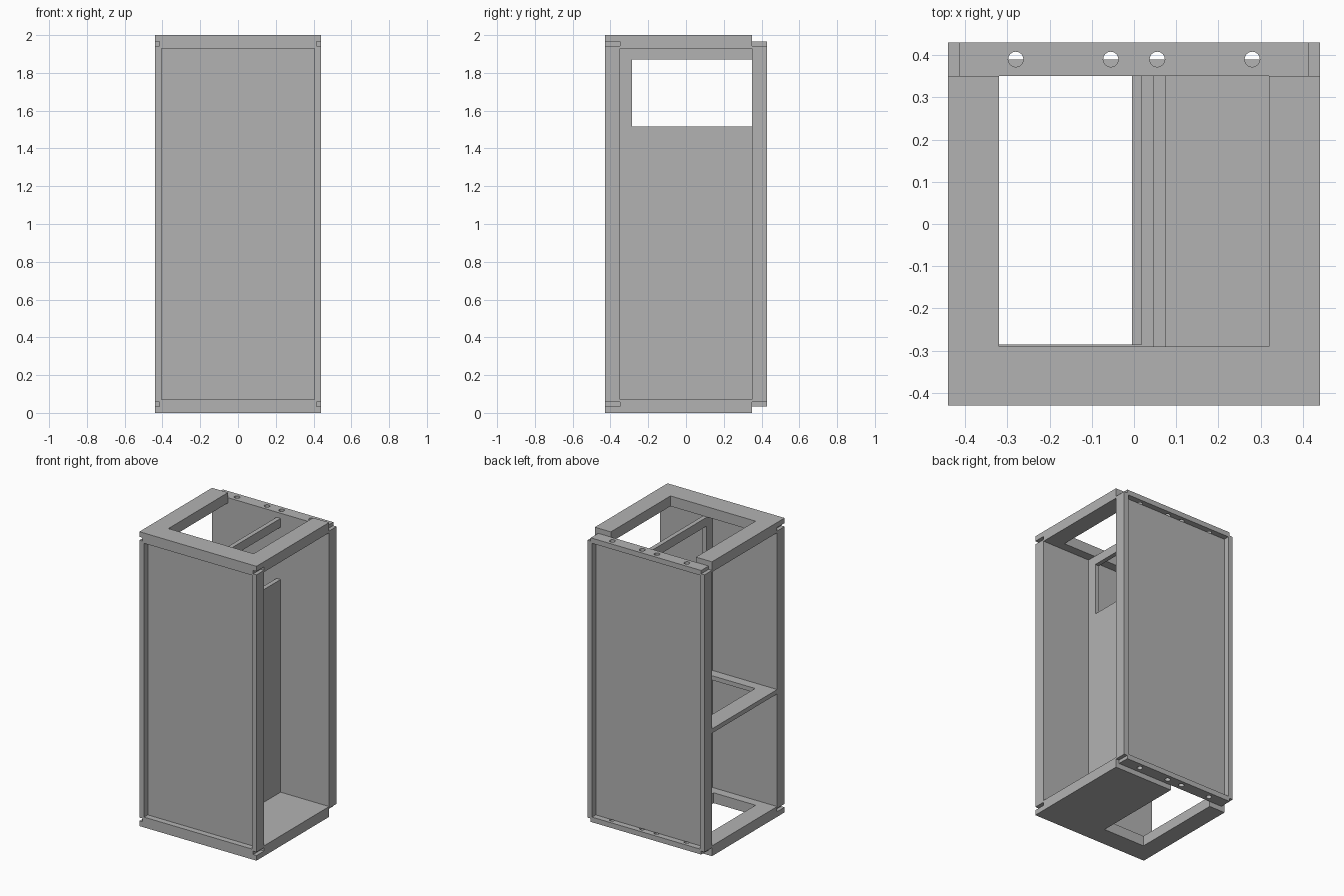
import bpy
import bmesh

if "Cube" in bpy.data.objects:
    bpy.data.objects.remove(bpy.data.objects["Cube"], do_unlink=True)

grey = bpy.data.materials.new("plain grey")
grey.use_nodes = True
grey.diffuse_color = (0.45, 0.45, 0.45, 1)
grey.node_tree.nodes["Principled BSDF"].inputs["Base Color"].default_value = (0.45, 0.45, 0.45, 1)

# Outer half sizes, inner edge of the posts and slab thickness
W, D, H = 0.44, 0.43, 2.0
INNER, SLAB, HOLE = 0.35, 0.07, 0.32


def prism(name, outline, z0, z1):
    """Extrude an xy outline from z0 to z1."""
    bm = bmesh.new()
    base = bm.faces.new([bm.verts.new((x, y, z0)) for x, y in outline])
    top = bmesh.ops.extrude_face_region(bm, geom=[base])["geom"]
    verts = [v for v in top if isinstance(v, bmesh.types.BMVert)]
    bmesh.ops.translate(bm, vec=(0, 0, z1 - z0), verts=verts)
    bmesh.ops.recalc_face_normals(bm, faces=bm.faces)
    mesh = bpy.data.meshes.new(name)
    bm.to_mesh(mesh)
    bm.free()
    mesh.materials.append(grey)
    obj = bpy.data.objects.new(name, mesh)
    bpy.context.collection.objects.link(obj)
    return obj


def box(name, x0, x1, y0, y1, z0, z1):
    return prism(name, [(x0, y0), (x1, y0), (x1, y1), (x0, y1)], z0, z1)


def u_shape(name, hole_x0, hole_x1, x0, x1, y0, hole_y, z0, z1):
    """Plate with a rectangular opening that runs out at the back."""
    return prism(name, [(x0, y0), (x1, y0), (x1, INNER), (hole_x1, INNER), (hole_x1, hole_y),
                        (hole_x0, hole_y), (hole_x0, INNER), (x0, INNER)], z0, z1)


def cut(obj, cutters):
    for c in cutters:
        c.hide_render = True
        mod = obj.modifiers.new("cut", "BOOLEAN")
        mod.operation = "DIFFERENCE"
        mod.solver = "EXACT"
        mod.object = c
        bpy.context.view_layer.objects.active = obj
        bpy.ops.object.modifier_apply(modifier=mod.name)
        bpy.data.objects.remove(c, do_unlink=True)


def levels(end, a, b):
    """Heights measured inward from the bottom or top end."""
    return (a, b) if end == "bottom" else (H - b, H - a)


# Top and bottom slabs, with slots in the front corners
slabs = {
    "top": u_shape("top_slab", -HOLE, HOLE, -W, W, -D, -0.29, *levels("top", 0, SLAB)),
    "bottom": u_shape("bottom_slab", -HOLE, -0.005, -W, W, -D, -0.29, *levels("bottom", 0, SLAB)),
}
for end, slab in slabs.items():
    low, high = levels(end, 0.035, 0.1)
    cut(slab, [box("slot_cutter", min(s * 0.415, s * 0.5), max(s * 0.415, s * 0.5),
                   -0.5, -INNER, low, high) for s in (-1, 1)])

    # Drilled rail along the back
    low, high = levels(end, 0.035, SLAB)
    rail = box(end + "_back_rail", -0.415, 0.415, INNER, D, low, high)
    drills = []
    for x in (-0.28, -0.055, 0.055, 0.28):
        bpy.ops.mesh.primitive_cylinder_add(vertices=24, radius=0.018, depth=0.3,
                                            location=(x, 0.39, (low + high) / 2))
        drills.append(bpy.context.object)
    cut(rail, drills)

# Corner posts and recessed panels
for y_name, s in (("front", -1), ("back", 1)):
    y0, y1 = sorted((s * INNER, s * D))
    for x_name, t in (("left", 1), ("right", -1)):
        x0, x1 = sorted((t * 0.405, t * W))
        box(f"{y_name}_{x_name}_post", x0, x1, y0, y1, 0.058, H - 0.058)
    y0, y1 = sorted((s * INNER, s * 0.39))
    box(y_name + "_panel", -0.41, 0.41, y0, y1, SLAB, H - SLAB)

# Upright divider with a window near the top
divider = box("divider", 0.045, 0.075, -INNER, INNER, SLAB, H - SLAB)
cut(divider, [box("window_cutter", 0, 0.2, -0.285, 0.5, 1.515, 1.87)])

# Open shelf beside the divider
u_shape("shelf", -HOLE, 0.018, -W, 0.045, -INNER, -0.285, 0.835, 0.865)
